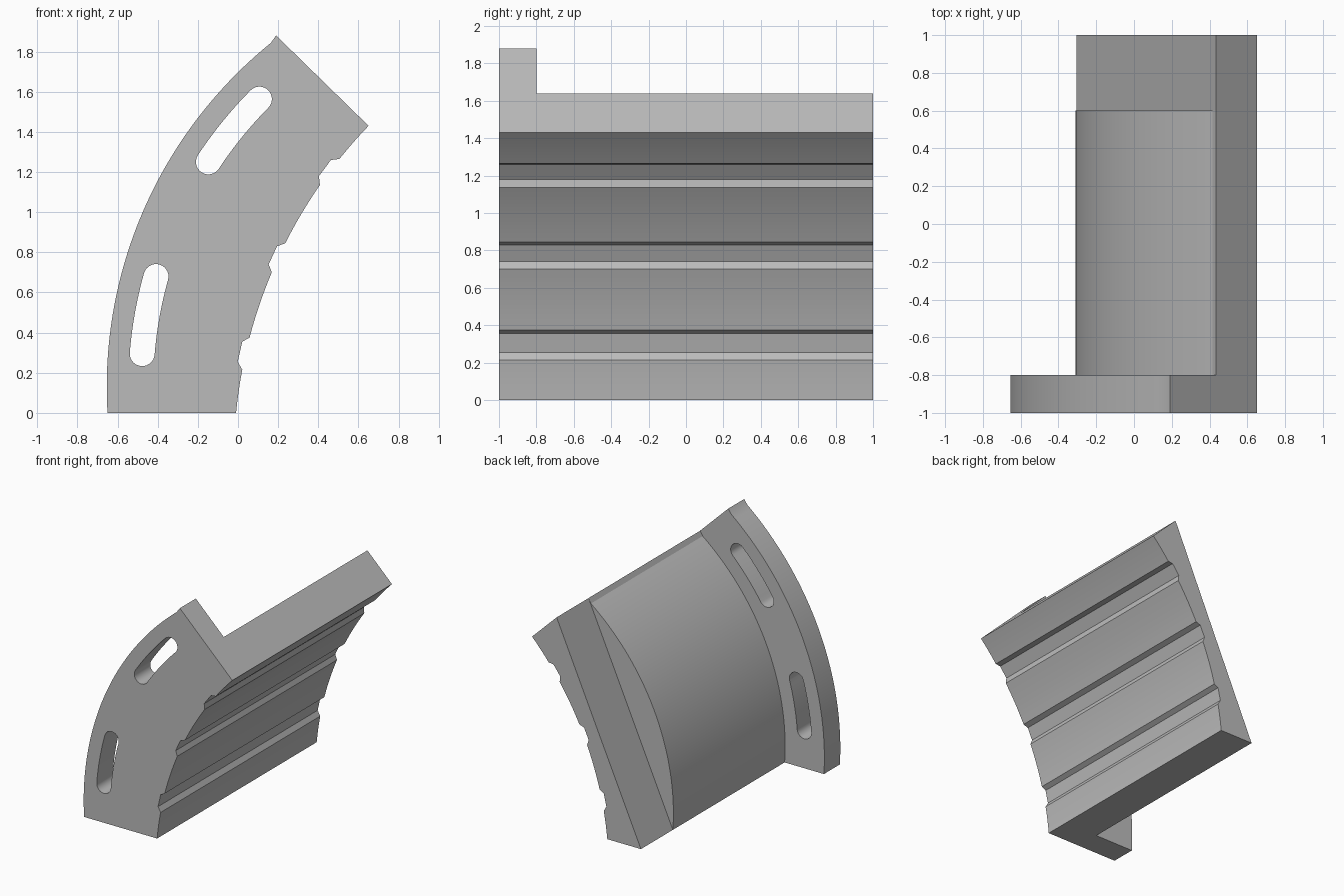
import bpy, bmesh
from math import radians, sin, cos, pi, atan2, sqrt
from mathutils import Vector

cube = bpy.data.objects.get("Cube")
if cube:
    bpy.data.objects.remove(cube, do_unlink=True)

grey = bpy.data.materials.new("plain grey")
grey.use_nodes = True
COLOUR = (0.5, 0.5, 0.5, 1)
grey.diffuse_color = COLOUR
grey.node_tree.nodes["Principled BSDF"].inputs["Base Color"].default_value = COLOUR

OUTER = Vector((1.55, 0.13))     # centre of the outer arcs and slots
INNER = Vector((2.374, -0.233))  # centre of the grooved face
FACE_R, FLOOR_R = 2.395, 2.425


def prism(name, profile, y0, y1):
    """Extrude an x-z profile along y."""
    bm = bmesh.new()
    face = bm.faces.new([bm.verts.new((x, y0, z)) for x, z in profile])
    side = bmesh.ops.extrude_face_region(bm, geom=[face])["geom"]
    moved = [g for g in side if isinstance(g, bmesh.types.BMVert)]
    bmesh.ops.translate(bm, verts=moved, vec=(0, y1 - y0, 0))
    bmesh.ops.recalc_face_normals(bm, faces=bm.faces)
    mesh = bpy.data.meshes.new(name)
    bm.to_mesh(mesh)
    bm.free()
    mesh.materials.append(grey)
    obj = bpy.data.objects.new(name, mesh)
    bpy.context.collection.objects.link(obj)
    return obj


def boolean(target, tool, operation):
    """Apply a boolean and discard the tool."""
    tool.hide_render = True
    mod = target.modifiers.new(operation, "BOOLEAN")
    mod.operation, mod.object, mod.solver = operation, tool, "EXACT"
    bpy.ops.object.select_all(action="DESELECT")
    bpy.context.view_layer.objects.active = target
    target.select_set(True)
    bpy.ops.object.modifier_apply(modifier=mod.name)
    bpy.data.objects.remove(tool, do_unlink=True)


def arc(centre, radius, a0, a1, steps):
    return [centre + radius * Vector((cos(a), sin(a)))
            for a in (a0 + (a1 - a0) * i / steps for i in range(steps + 1))]


def outer_arc(start, end, steps=48):
    """Arc about OUTER through both end points."""
    d0, d1 = Vector(start) - OUTER, Vector(end) - OUTER
    a0, a1 = (atan2(d.y, d.x) % (2 * pi) for d in (d0, d1))
    pts = arc(OUTER, d0.length, a0, a1, steps)
    return [Vector(start)] + pts[1:-1] + [Vector(end)]


def on_face(z, radius):
    return Vector((INNER.x - sqrt(radius ** 2 - (z - INNER.y) ** 2), z))


# Grooved concave face, from the top corner down to the base
lands = [(1.43, 1.265), (1.135, 0.845), (0.70, 0.375), (0.215, 0)]
floors = [(1.26, 1.18), (0.83, 0.74), (0.355, 0.255)]
grooved = []
for i, (top, bottom) in enumerate(lands):
    grooved += [on_face(top + (bottom - top) * k / 8, FACE_R) for k in range(9)]
    if i < len(floors):
        grooved += [on_face(z, FLOOR_R) for z in floors[i]]

# Flange, saddle and end rail share the grooved face
low, high = (-0.305, 0), (0.435, 1.64)
flange = prism("flange", outer_arc((-0.65, 0), (0.19, 1.88)) + grooved, -1, -0.8)
saddle = prism("saddle", outer_arc(low, high) + grooved, -0.8, 0.6)
rail = prism("end_rail", [Vector(low), Vector(high)] + grooved, 0.6, 1)

# Curved slots through the flange
SLOT_R, HALF = 2.034, 0.062
for start, end in [((-0.478, 0.295), (-0.41, 0.68)), ((-0.155, 1.255), (0.10, 1.57))]:
    a0, a1 = (atan2(p[1] - OUTER.y, p[0] - OUTER.x) for p in (start, end))
    c0, c1 = (OUTER + SLOT_R * Vector((cos(a), sin(a))) for a in (a0, a1))
    outline = arc(OUTER, SLOT_R + HALF, a0, a1, 12)
    outline += arc(c1, HALF, a1, a1 - pi, 14)[1:-1]
    outline += arc(OUTER, SLOT_R - HALF, a1, a0, 12)
    outline += arc(c0, HALF, a0 + pi, a0, 14)[1:-1]
    boolean(flange, prism("slot_cutter", outline, -1.1, -0.7), "DIFFERENCE")

# Join into one solid bracket
boolean(saddle, rail, "UNION")
boolean(saddle, flange, "UNION")
saddle.name = "curved_bracket"

# Merge the flush faces and smooth the curves
bm = bmesh.new()
bm.from_mesh(saddle.data)
bmesh.ops.remove_doubles(bm, verts=bm.verts, dist=0.0001)
bmesh.ops.dissolve_limit(bm, angle_limit=radians(0.1), verts=bm.verts, edges=bm.edges)
bm.to_mesh(saddle.data)
bm.free()
bpy.ops.object.select_all(action="DESELECT")
saddle.select_set(True)
bpy.context.view_layer.objects.active = saddle
bpy.ops.object.shade_smooth_by_angle(angle=radians(20))
